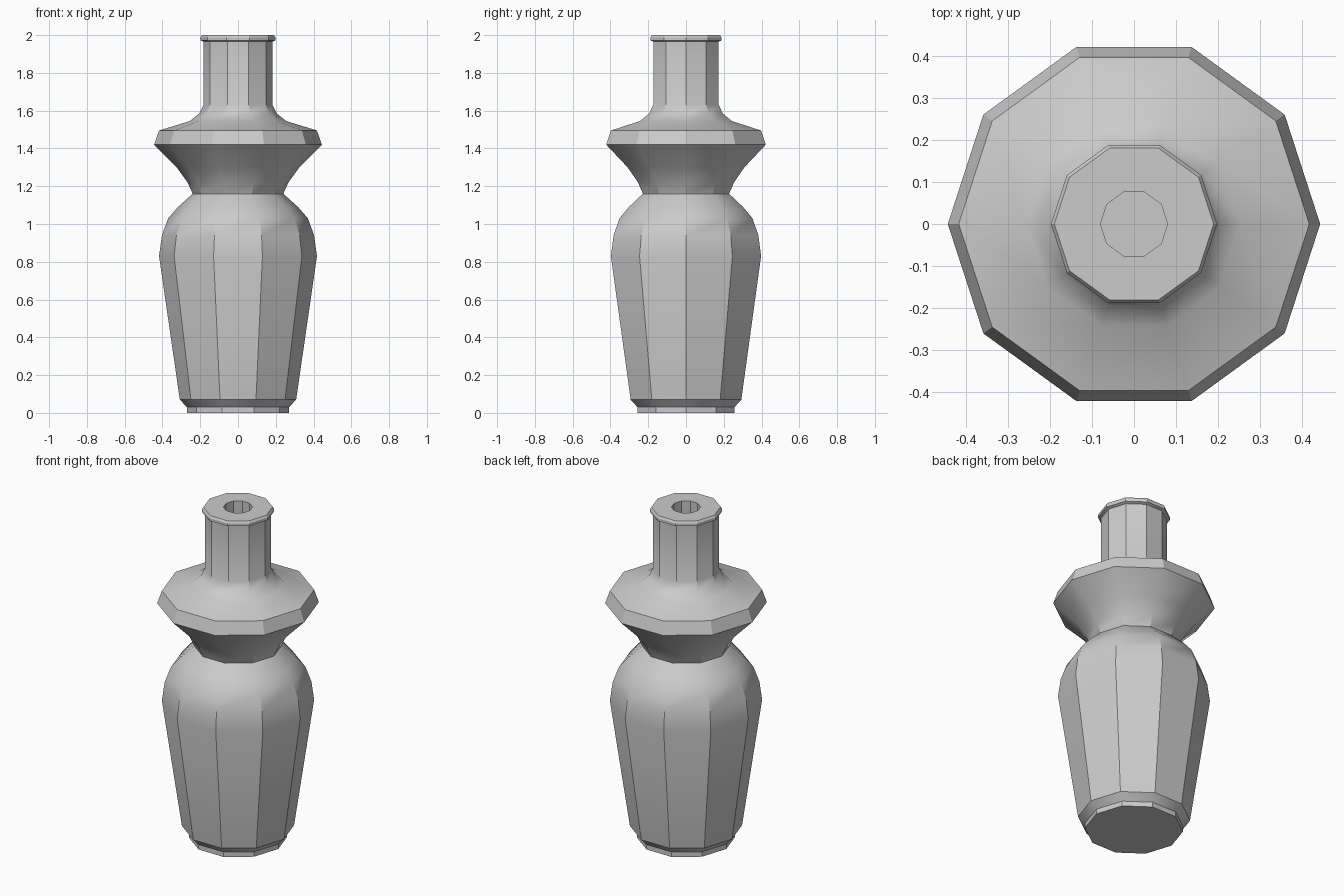
import bpy
import bmesh
import math

if "Cube" in bpy.data.objects:
    bpy.data.objects.remove(bpy.data.objects["Cube"])

SIDES = 10

# Outer profile (corner radius, height), from foot to lip
outer = [(0.27, 0), (0.27, 0.03), (0.308, 0.07), (0.418, 0.83), (0.403, 0.94),
         (0.37, 1.03), (0.318, 1.09), (0.24, 1.16), (0.267, 1.22), (0.325, 1.30),
         (0.444, 1.42), (0.418, 1.495), (0.255, 1.545), (0.205, 1.585),
         (0.182, 1.63), (0.182, 1.965), (0.198, 1.972), (0.198, 1.988), (0.19, 2.0)]

# Inner cavity, from mouth down to floor: thick wall following the outside
inner = [(0.08, 2.0), (0.08, 1.60), (0.13, 1.48), (0.31, 1.41), (0.22, 1.32),
         (0.15, 1.22), (0.15, 1.14), (0.25, 1.02), (0.312, 0.83), (0.20, 0.10)]


def lathe(name, profile):
    """Revolve the profile into rings of SIDES corners, capped at both ends."""
    bm = bmesh.new()
    rings = []
    for r, z in profile:
        rings.append([bm.verts.new((r * math.cos(i * math.tau / SIDES),
                                    r * math.sin(i * math.tau / SIDES), z))
                      for i in range(SIDES)])
    for a, b in zip(rings, rings[1:]):
        for i in range(SIDES):
            j = (i + 1) % SIDES
            bm.faces.new((a[i], a[j], b[j], b[i]))
    bm.faces.new(rings[0][::-1])   # foot
    bm.faces.new(rings[-1])        # cavity floor
    bmesh.ops.recalc_face_normals(bm, faces=bm.faces[:])
    mesh = bpy.data.meshes.new(name)
    bm.to_mesh(mesh)
    bm.free()
    obj = bpy.data.objects.new(name, mesh)
    bpy.context.collection.objects.link(obj)
    return obj


# Vase with faceted sides, smooth where the slopes are gentle
vase = lathe("vase", outer + inner)
bpy.context.view_layer.objects.active = vase
vase.select_set(True)
bpy.ops.object.shade_smooth_by_angle(angle=math.radians(30))
